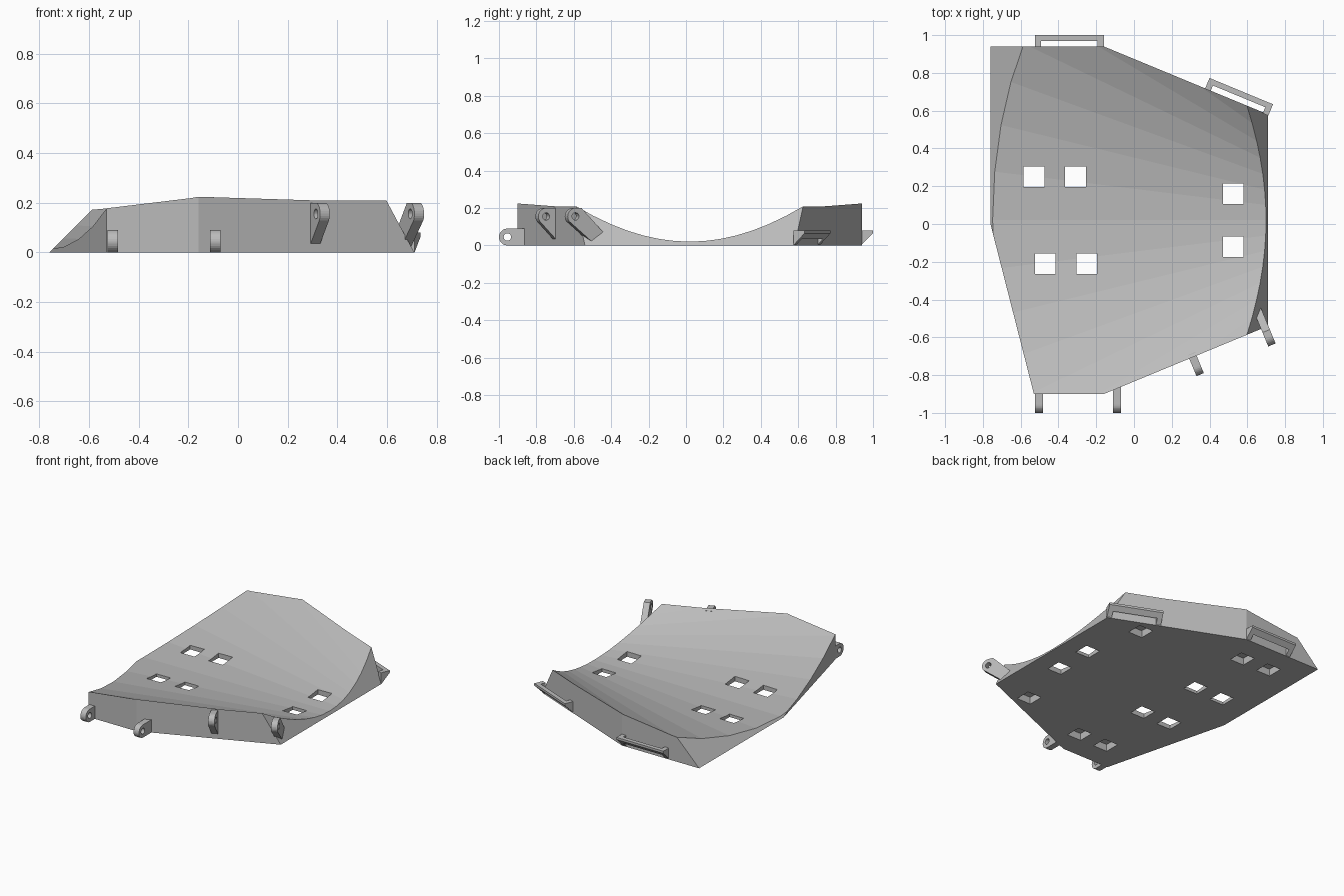
import bpy, bmesh
from math import sin, cos, pi, radians
from mathutils import Matrix, Vector

cube = bpy.data.objects.get("Cube")
if cube:
    bpy.data.objects.remove(cube)

metal = bpy.data.materials.new("plain grey")
metal.use_nodes = True
grey = (0.5, 0.5, 0.5, 1)
metal.diffuse_color = grey
metal.node_tree.nodes["Principled BSDF"].inputs["Base Color"].default_value = grey


def finish(bm, name):
    bmesh.ops.recalc_face_normals(bm, faces=bm.faces)
    mesh = bpy.data.meshes.new(name)
    bm.to_mesh(mesh)
    bm.free()
    mesh.materials.append(metal)
    ob = bpy.data.objects.new(name, mesh)
    bpy.context.collection.objects.link(ob)
    return ob


def prism(bm, points, shift):
    """Extrude a closed 3D outline along a vector."""
    face = bm.faces.new([bm.verts.new(p) for p in points])
    new = bmesh.ops.extrude_face_region(bm, geom=[face])["geom"]
    verts = [v for v in new if isinstance(v, bmesh.types.BMVert)]
    bmesh.ops.translate(bm, vec=shift, verts=verts)


def cut(ob, cutter):
    mod = ob.modifiers.new("cut", 'BOOLEAN')
    mod.operation = 'DIFFERENCE'
    mod.solver = 'EXACT'
    mod.object = cutter
    bpy.context.view_layer.objects.active = ob
    bpy.ops.object.modifier_apply(modifier=mod.name)
    bpy.data.objects.remove(cutter)


# Body block, with two ends bevelled by slanted planes
bm = bmesh.new()
outline = [(-.76, .94), (-.16, .94), (.71, .58), (.71, -.54),
           (-.16, -.9), (-.53, -.9), (-.76, 0)]
prism(bm, [(x, y, 0) for x, y in outline], (0, 0, .27))
for co, no in (((-.76, 0, 0), (-1, 0, 1)), ((.71, 0, 0), (.205, 0, .11))):
    cutting = bmesh.ops.bisect_plane(bm, geom=bm.verts[:] + bm.edges[:] + bm.faces[:],
                                     dist=1e-5, plane_co=co, plane_no=no, clear_outer=True)
    edges = [e for e in cutting["geom_cut"] if isinstance(e, bmesh.types.BMEdge)]
    bmesh.ops.holes_fill(bm, edges=[e for e in bm.edges if e.is_boundary])
bmesh.ops.remove_doubles(bm, verts=bm.verts, dist=1e-5)
body = finish(bm, "body")

# Conical trough scooped from the top
bm = bmesh.new()
rings = []
N = 72
for x in (-.9, .8):
    r = 1.91 - 1.41 * x
    low = .016 + .006 * x
    rings.append([bm.verts.new((x, .02 + r * sin(2 * pi * i / N),
                                low + r - r * cos(2 * pi * i / N))) for i in range(N)])
for i in range(N):
    j = (i + 1) % N
    bm.faces.new((rings[0][i], rings[0][j], rings[1][j], rings[1][i]))
for ring in rings:
    bm.faces.new(ring)
cut(body, finish(bm, "trough_cutter"))

# Square pockets in the underside; the thin middle ones break through
bm = bmesh.new()
pockets = [(-.53, .25), (-.31, .25), (-.47, -.21), (-.25, -.21), (.525, .16), (.525, -.12),
           (.43, .58), (.43, -.54), (-.3, .73), (-.52, .73), (-.12, -.69), (-.34, -.69)]
for x, y in pockets:
    bmesh.ops.create_cube(bm, size=1, matrix=Matrix.Translation((x, y, 0))
                          @ Matrix.Diagonal((.11, .11, .1, 1)))
cut(body, finish(bm, "pocket_cutter"))


def arc(cx, cz, r, start, end, steps=8):
    return [(cx + r * cos(radians(start + (end - start) * i / steps)),
             cz + r * sin(radians(start + (end - start) * i / steps))) for i in range(steps + 1)]


def place(ob, x, y, angle):
    ob.matrix_world = Matrix.Translation((x, y, 0)) @ Matrix.Rotation(radians(angle), 4, 'Z')


def lug(name, profile, hole, x, y, angle):
    """Drilled plate; profile is (outward distance, height), outward is -y."""
    w = .042
    bm = bmesh.new()
    prism(bm, [(-w / 2, -d, z) for d, z in profile], (w, 0, 0))
    ob = finish(bm, name)
    bm = bmesh.new()
    bmesh.ops.create_cone(bm, cap_ends=True, segments=20, radius1=.02, radius2=.02, depth=.2,
                          matrix=Matrix.Translation((0, -hole[0], hole[1]))
                          @ Matrix.Rotation(pi / 2, 4, 'Y'))
    cut(ob, finish(bm, "hole_cutter"))
    place(ob, x, y, angle)


# Low lugs on the front wall
low = [(-.04, 0)] + arc(.055, .045, .045, -90, 90, 14) + [(-.04, .09)]
lug("front_lug_outer", low, (.055, .045), -.504, -.9, 0)
lug("front_lug_inner", low, (.055, .045), -.091, -.9, 0)

# Raised lugs on the angled front wall
nose = arc(.055, .155, .045, -35, 90, 10)
lug("angled_lug_short", [(-.02, .035), (0, .035)] + nose + [(-.02, .2)], (.055, .155),
    .312, -.705, 22.5)
lug("angled_lug_long", [(-.106, .07), (-.04, .02)] + nose + [(.02, .2)], (.055, .155),
    .692, -.548, 22.5)


def handle(name, x, y, angle):
    """Slotted loop with a sloping underside; outward is +y."""
    bm = bmesh.new()
    full = [(-.005, .08), (.06, .08), (.06, .065), (-.005, 0)]
    bar = [(.03, .08), (.06, .08), (.06, .065), (.03, .035)]
    for start, length, profile in ((-.182, .032, full), (.15, .032, full), (-.15, .3, bar)):
        prism(bm, [(start, d, z) for d, z in profile], (length, 0, 0))
    place(finish(bm, name), x, y, angle)


handle("back_handle", -.342, .94, 0)
handle("angled_back_handle", .545, .648, -22.5)
